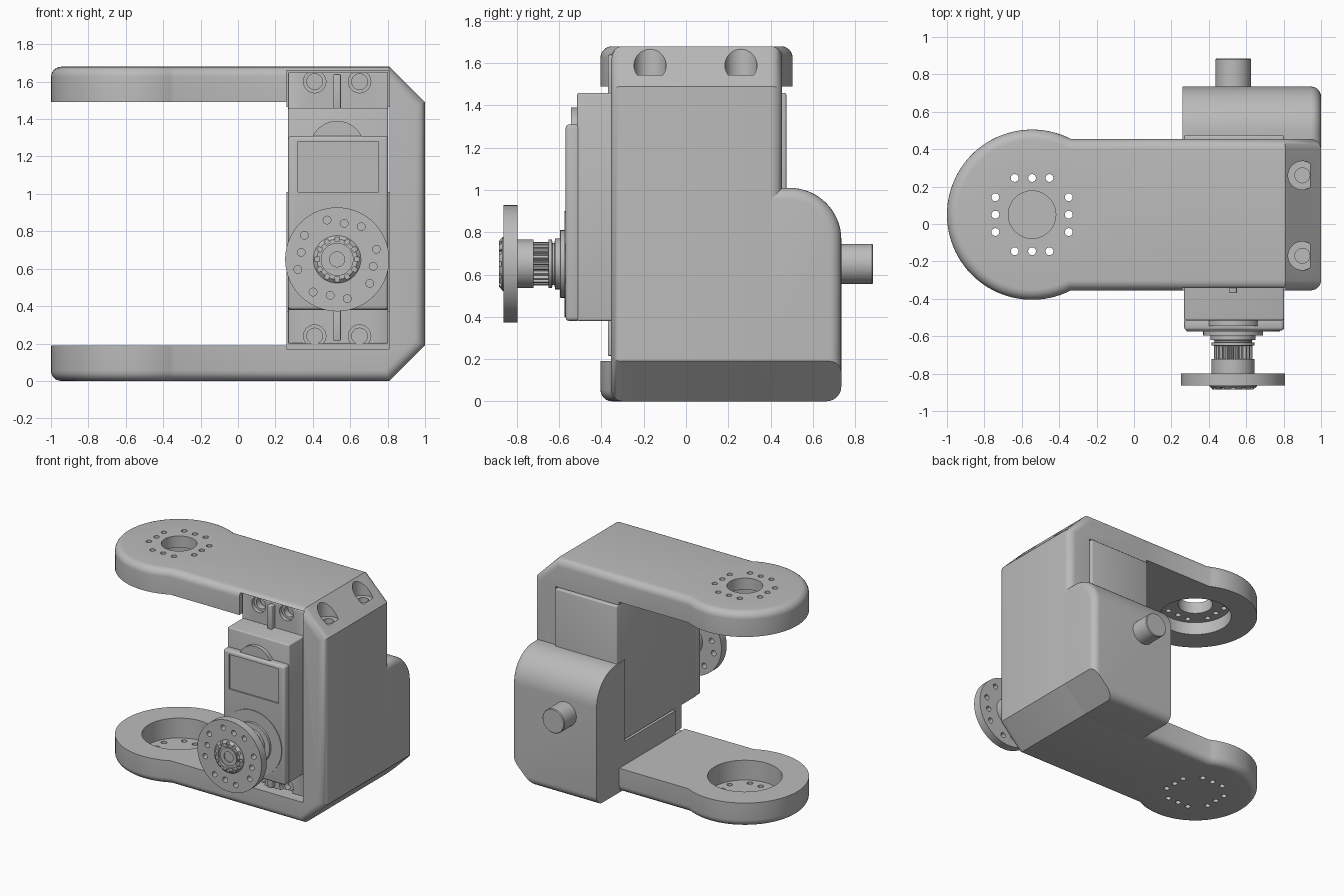
import bpy, bmesh
from math import sin, cos, pi, asin, radians

if "Cube" in bpy.data.objects:
    bpy.data.objects.remove(bpy.data.objects["Cube"])

GREY = (0.5, 0.5, 0.5, 1)
grey = bpy.data.materials.new("plain grey")
grey.use_nodes = True
grey.diffuse_color = GREY
grey.node_tree.nodes["Principled BSDF"].inputs["Base Color"].default_value = GREY

HEIGHT, ROUND = 1.68, 0.055
CX, CY = -0.545, 0.05          # centre of the arm ends
SX, SZ = 0.53, 0.65            # output shaft
parts = []


# ---- helpers ----
def make(name, *shells):
    """Each shell is a list of equal rings, skinned and capped."""
    bm = bmesh.new()
    for rings in shells:
        rows = [[bm.verts.new(p) for p in ring] for ring in rings]
        n = len(rows[0])
        for a, b in zip(rows, rows[1:]):
            for i in range(n):
                j = (i + 1) % n
                bm.faces.new((a[i], a[j], b[j], b[i]))
        bm.faces.new(rows[0])
        bm.faces.new(rows[-1])
    bmesh.ops.recalc_face_normals(bm, faces=bm.faces)
    mesh = bpy.data.meshes.new(name)
    bm.to_mesh(mesh)
    bm.free()
    mesh.materials.append(grey)
    ob = bpy.data.objects.new(name, mesh)
    bpy.context.collection.objects.link(ob)
    parts.append(ob)
    return ob


def apply(ob, kind, **settings):
    mod = ob.modifiers.new(kind.lower(), kind)
    for key, value in settings.items():
        setattr(mod, key, value)
    bpy.context.view_layer.objects.active = ob
    bpy.ops.object.modifier_apply(modifier=mod.name)


def cut(ob, *shells):
    cutter = make("cutter", *shells)
    cutter.hide_render = True
    apply(ob, "BOOLEAN", operation="DIFFERENCE", solver="EXACT", object=cutter)
    parts.remove(cutter)
    bpy.data.objects.remove(cutter)


def turned(axis, u, v, profile, n=48, tooth=0):
    """Rings around a Y or Z axis; profile is (radius, position)."""
    rings = []
    for r, p in profile:
        ring = []
        for i in range(n):
            a, q = 2 * pi * i / n, r - tooth * (i // 2 % 2)
            c, s = u + q * cos(a), v + q * sin(a)
            ring.append((c, p, s) if axis == "Y" else (c, s, p))
        rings.append(ring)
    return rings


def rod(axis, u, v, r, a, b, n=48):
    return turned(axis, u, v, [(r, a), (r, b)], n)


def block(lo, hi):
    (a, b, c), (d, e, f) = lo, hi
    return [[(a, y, c), (d, y, c), (d, y, f), (a, y, f)] for y in (b, e)]


def box(name, lo, hi, bevel=0.01):
    ob = make(name, block(lo, hi))
    apply(ob, "BEVEL", width=bevel, segments=3)
    return ob


def bolt_circle(u, v, turn=0):
    """Four groups of three small holes."""
    spots = []
    for k in range(4):
        a = turn + k * pi / 2
        for t in (-0.093, 0, 0.093):
            spots.append((u + 0.196 * cos(a) - t * sin(a), v + 0.196 * sin(a) + t * cos(a)))
    return spots


# Quarter round as (inset, distance from the outer surface)
quarter = [(ROUND * (1 - cos(t)), ROUND * (1 - sin(t))) for t in [i * pi / 12 for i in range(7)]]


# ---- bracket arms ----
def arm_outline(d, z):
    r, half = 0.455 - d, 0.405 - d
    a = asin(half / r)
    arc = [a + (2 * pi - 2 * a) * i / 64 for i in range(65)]
    return ([(0.26, CY + half, z)] + [(CX + r * cos(t), CY + r * sin(t), z) for t in arc]
            + [(0.26, CY - half, z)])


def arm(name, place, depth):
    ob = make(name, [arm_outline(0, place(1.49))]
              + [arm_outline(d, place(HEIGHT - e)) for d, e in quarter])
    cut(ob, rod("Z", CX, CY, 0.265, place(1.4), place(1.49 + depth), 64))
    cut(ob, *[rod("Z", u, v, 0.021, place(1.45), place(1.75), 16) for u, v in bolt_circle(CX, CY)])
    return ob


top_arm = arm("top_arm", lambda z: z, 0.1)
cut(top_arm, rod("Z", CX, CY, 0.127, 1.4, 1.8))
arm("bottom_arm", lambda z: HEIGHT - z, 0.155)


# ---- bracket housing ----
def housing_outline(d, y):
    k = 0.414 * d
    return [(x, y, z) for x, z in (
        (0.26, d), (0.81 - k, d), (1 - d, 0.19 + k), (1 - d, 1.49 - k),
        (0.81 - k, HEIGHT - d), (0.26, HEIGHT - d))]


housing = make("housing", [housing_outline(d, -0.355 + e) for d, e in reversed(quarter)]
               + [housing_outline(d, 0.455 - e) for d, e in quarter])
cut(housing, block((0.2, -1, 0.375), (0.81, 1, 1.465)))
cut(housing, block((0.2, -1, 0.17), (0.81, -0.24, 1.66)))
# counterbored screw holes in the upper chamfer
for y in (-0.17, 0.26):
    cut(housing, rod("Z", 0.9, y, 0.076, 1.545, 1.8))
    cut(housing, rod("Z", 0.9, y, 0.04, 1.3, 1.6, 24))


# ---- rounded rear bulge ----
def bulge_outline(d, x):
    low = [(0.665 + (0.07 - d) * sin(t), 0.07 - (0.07 - d) * cos(t))
           for t in [i * pi / 12 for i in range(7)]]
    high = [(0.49 + (0.245 - d) * cos(t), 0.765 + (0.245 - d) * sin(t))
            for t in [i * pi / 32 for i in range(17)]]
    return [(x, y, z) for y, z in [(0.38, d)] + low + high + [(0.38, 1.01 - d)]]


bulge = make("rear_bulge", [bulge_outline(0, 0.26)] + [bulge_outline(d, 1 - e) for d, e in quarter])
cut(bulge, [[(0.8, y, -0.01), (1.1, y, -0.01), (1.1, y, 0.29)] for y in (0.2, 0.9)])
make("rear_pin", turned("Y", SX, SZ, [(0.095, 0.7), (0.095, 0.88), (0.09, 0.886)]))

# ---- servo body ----
box("servo_case", (0.268, -0.515, 0.38), (0.803, 0.475, 1.46))
front = box("servo_front", (0.268, -0.57, 0.38), (0.803, -0.5, 1.31), 0.018)
cut(front, block((0.32, -0.6, 1.01), (0.75, -0.558, 1.28)))
make("wire_bump", rod("Y", SX, 1.244, 0.146, -0.545, -0.5))
flange = box("mounting_flange", (0.268, -0.33, 0.2), (0.803, -0.25, 1.65), 0.006)
for x in (0.41, 0.65):
    for z in (0.24, 1.6):
        cut(flange, rod("Y", x, z, 0.06, -0.4, -0.3, 32))
        cut(flange, rod("Y", x, z, 0.042, -0.4, -0.2, 32))
for name, low, high in (("lower_rib", 0.215, 0.39), ("upper_rib", 1.45, 1.64)):
    box(name, (SX - 0.02, -0.37, low), (SX + 0.02, -0.3, high), 0.006)

# ---- output shaft and horn ----
make("gear_boss", rod("Y", SX, SZ, 0.25, -0.576, -0.56, 64))
make("shaft_collar", turned("Y", SX, SZ, [
    (0.16, -0.56), (0.16, -0.595), (0.12, -0.597), (0.12, -0.62), (0.1, -0.622),
    (0.1, -0.632), (0.115, -0.634), (0.115, -0.65), (0.09, -0.652)]))
make("spline", turned("Y", SX, SZ, [(0.103, -0.64), (0.103, -0.73)], 96, 0.015))
make("horn_hub", rod("Y", SX, SZ, 0.115, -0.722, -0.81))
horn = make("horn_disc", rod("Y", SX, SZ, 0.278, -0.798, -0.863, 72))
cut(horn, *[rod("Y", u, v, 0.021, -0.9, -0.7, 16) for u, v in bolt_circle(SX, SZ, radians(-11))])
cap = make("horn_cap", turned("Y", SX, SZ, [
    (0.127, -0.85), (0.127, -0.868), (0.108, -0.886), (0.085, -0.886), (0.085, -0.868),
    (0.07, -0.868), (0.07, -0.876), (0.04, -0.876), (0.04, -0.866)]))
# notches around the cap
notches = []
for i in range(12):
    a = 2 * pi * i / 12
    notches.append([[(SX + r * cos(a) - t * sin(a), y, SZ + r * sin(a) + t * cos(a))
                     for r, t in ((0.095, -0.012), (0.14, -0.012), (0.14, 0.012), (0.095, 0.012))]
                    for y in (-0.9, -0.874)])
cut(cap, *notches)

# ---- shading ----
bpy.ops.object.select_all(action="DESELECT")
for ob in parts:
    ob.select_set(True)
bpy.context.view_layer.objects.active = parts[0]
bpy.ops.object.shade_smooth_by_angle(angle=radians(30))
